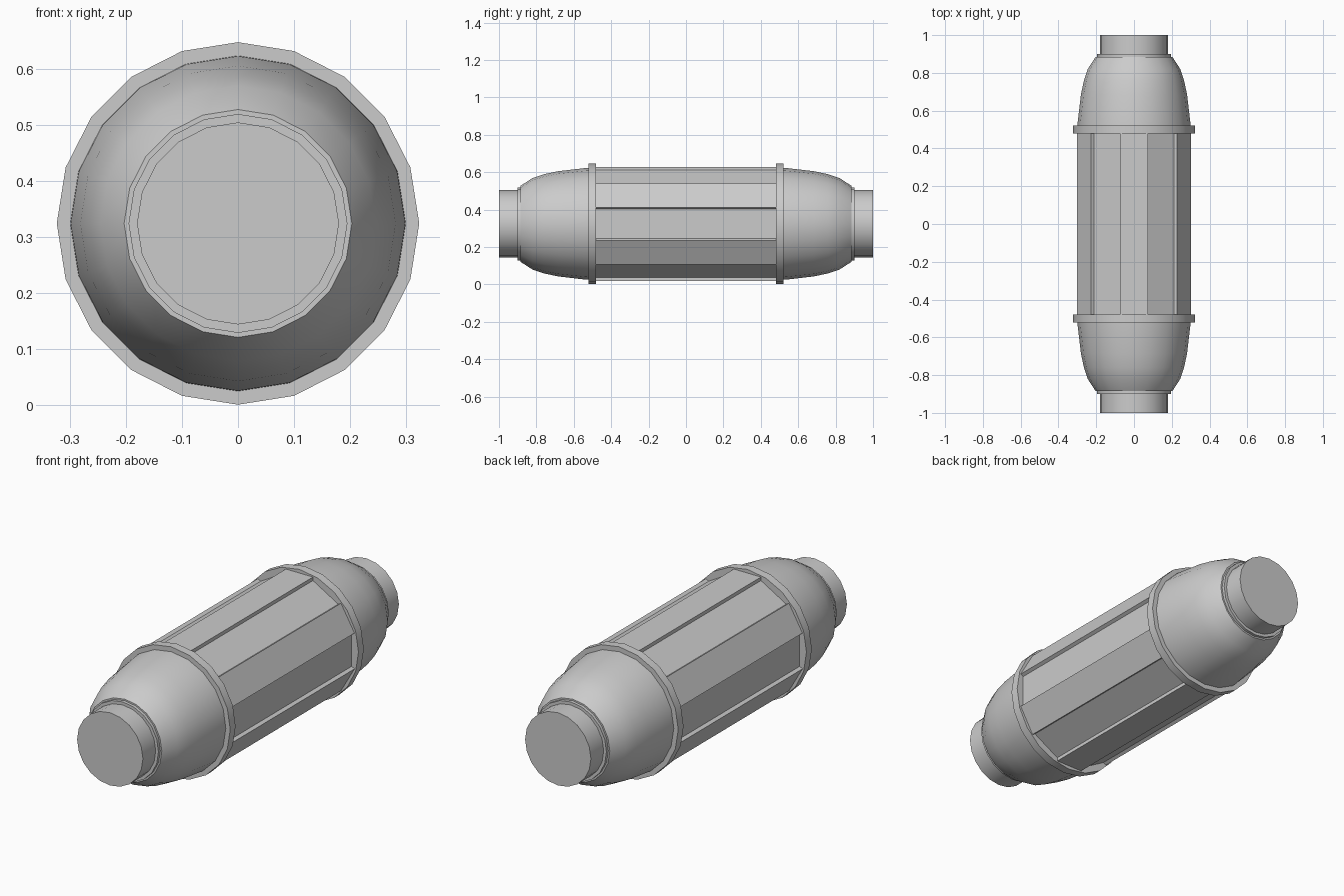
import bpy, bmesh
from math import sin, cos, pi, radians

if "Cube" in bpy.data.objects:
    bpy.data.objects.remove(bpy.data.objects["Cube"])

AXIS_Z = 0.324
SIDES = 20


def make_object(name, bm, mirror=False):
    bmesh.ops.recalc_face_normals(bm, faces=bm.faces)
    mesh = bpy.data.meshes.new(name)
    bm.to_mesh(mesh)
    bm.free()
    ob = bpy.data.objects.new(name, mesh)
    bpy.context.collection.objects.link(ob)
    ob.location.z = AXIS_Z
    if mirror:
        mod = ob.modifiers.new("mirror_ends", 'MIRROR')
        mod.use_axis = (False, True, False)
        mod.use_mirror_merge = False
    bpy.ops.object.select_all(action='DESELECT')
    ob.select_set(True)
    bpy.context.view_layer.objects.active = ob
    bpy.ops.object.shade_smooth_by_angle(angle=radians(30))
    return ob


def loft(rings):
    """Join equal-length rings of points and cap both ends."""
    bm = bmesh.new()
    rows = [[bm.verts.new(p) for p in ring] for ring in rings]
    n = len(rows[0])
    for a, b in zip(rows, rows[1:]):
        for i in range(n):
            j = (i + 1) % n
            bm.faces.new((a[i], a[j], b[j], b[i]))
    bm.faces.new(rows[0])
    bm.faces.new(rows[-1])
    return bm


def lathe(name, profile):
    """Turn (radius, y) points about the y axis, mirrored to the other end."""
    angles = [2 * pi * i / SIDES for i in range(SIDES)]
    rings = [[(r * sin(a), y, r * cos(a)) for a in angles] for r, y in profile]
    return make_object(name, loft(rings), mirror=True)


# End parts, built at +y and mirrored
lathe("flange_rings", [(0.323, 0.48), (0.323, 0.522)])
lathe("end_domes", [(0.30, 0.50), (0.298, 0.54), (0.281, 0.685), (0.265, 0.76),
                    (0.245, 0.82), (0.203, 0.885)])
lathe("collars", [(0.195, 0.88), (0.195, 0.90)])
lathe("end_caps", [(0.18, 0.89), (0.18, 1.0)])

# Barrel: six raised flat staves alternating with six recessed flats
RAISED, LOW, HALF = 0.305, 0.286, 0.074
foot = (LOW - HALF * sin(pi / 6)) / cos(pi / 6)
section = []
for k in range(6):
    a = k * pi / 3
    for t, r in ((-HALF, foot), (-HALF, RAISED), (HALF, RAISED), (HALF, foot)):
        section.append((t * cos(a) + r * sin(a), r * cos(a) - t * sin(a)))
make_object("barrel", loft([[(x, y, z) for x, z in section] for y in (-0.49, 0.49)]))
